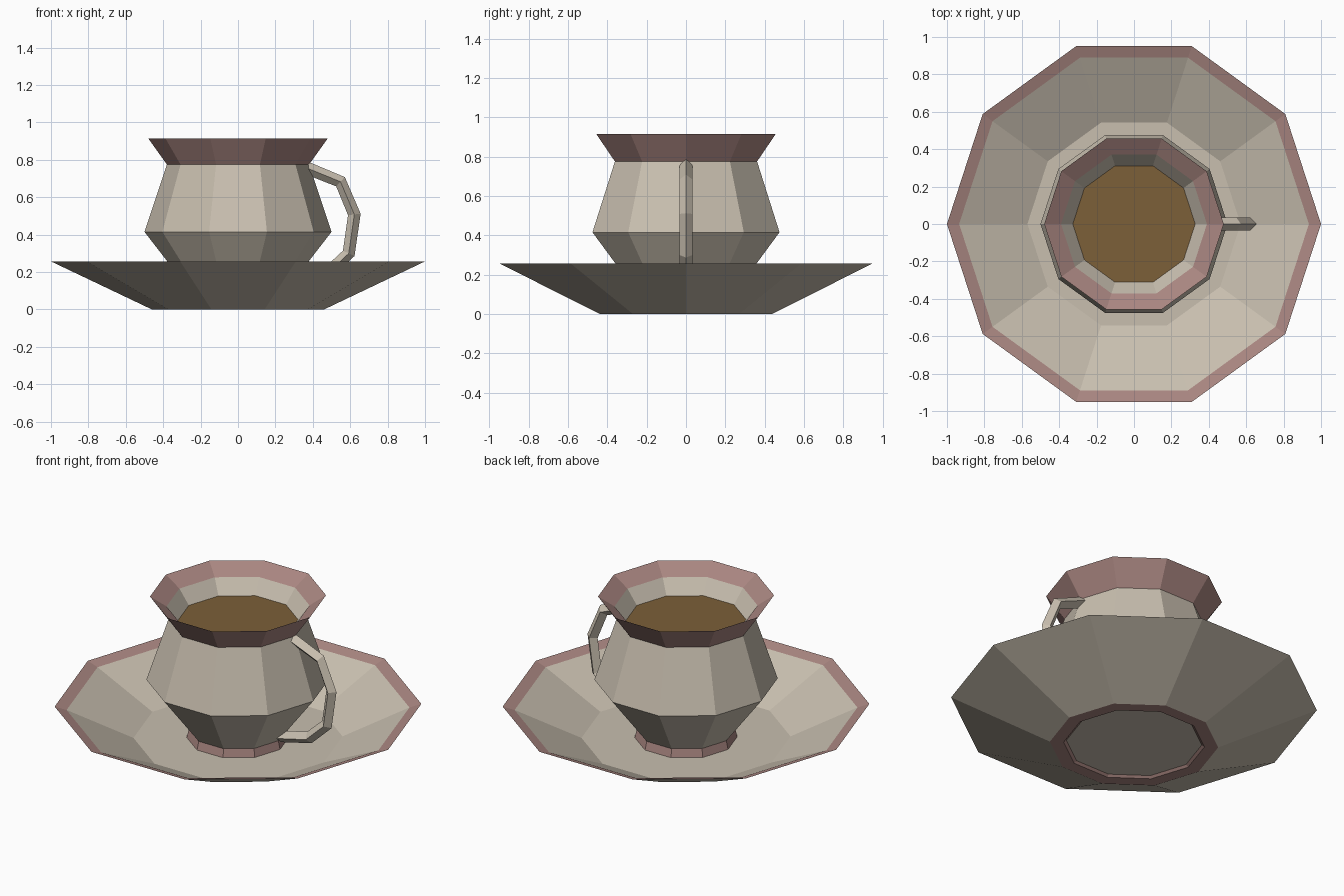
import bpy, bmesh, math
from mathutils import Vector

if "Cube" in bpy.data.objects:
    bpy.data.objects.remove(bpy.data.objects["Cube"])

SIDES = 10


def material(name, color):
    m = bpy.data.materials.new(name)
    m.diffuse_color = (*color, 1)
    m.use_nodes = True
    m.node_tree.nodes["Principled BSDF"].inputs["Base Color"].default_value = m.diffuse_color
    return m


cream = material("cream_glaze", (0.58, 0.52, 0.43))
rose = material("rose_trim", (0.40, 0.24, 0.22))
tea = material("brown_tea", (0.20, 0.115, 0.04))


def finish(name, bm, mats):
    bmesh.ops.recalc_face_normals(bm, faces=bm.faces[:])
    me = bpy.data.meshes.new(name)
    bm.to_mesh(me)
    bm.free()
    for m in mats:
        me.materials.append(m)
    ob = bpy.data.objects.new(name, me)
    bpy.context.collection.objects.link(ob)
    return ob


def lathe(name, profile, mats, trim=()):
    """Spin (radius, z) points into a capped decagonal solid; trim = segments using material 1."""
    bm = bmesh.new()
    rings = []
    for r, z in profile:
        rings.append([bm.verts.new((r * math.cos(a), r * math.sin(a), z))
                      for a in (math.tau * i / SIDES for i in range(SIDES))])
    for s, (a, b) in enumerate(zip(rings, rings[1:])):
        for i in range(SIDES):
            j = (i + 1) % SIDES
            f = bm.faces.new((a[i], a[j], b[j], b[i]))
            f.material_index = 1 if s in trim else 0
    bm.faces.new(rings[0])
    bm.faces.new(rings[-1])
    return finish(name, bm, mats)


# Saucer: recessed base, rose foot ring, thin sloping wall, rose rim
lathe("saucer", [(0.37, 0.012), (0.385, 0.0), (0.46, 0.0), (1.0, 0.257),
                 (0.935, 0.236), (0.57, 0.065)],
      [cream, rose], trim=(0, 1, 3))

# Cup: rose foot, angular belly, flared rose lip, hollow inside
lathe("cup", [(0.24, 0.066), (0.28, 0.066), (0.268, 0.115), (0.50, 0.415),
              (0.38, 0.775), (0.48, 0.915), (0.39, 0.855), (0.32, 0.76),
              (0.44, 0.42), (0.24, 0.14)],
      [cream, rose], trim=(0, 1, 4, 5))

# Tea surface
lathe("tea_surface", [(0.324, 0.764), (0.328, 0.77)], [tea])

# Handle: diamond section swept along a mitred path in the xz plane
path = [Vector((x, 0, z)) for x, z in
        [(0.34, 0.768), (0.548, 0.683), (0.622, 0.508), (0.592, 0.300),
         (0.475, 0.190), (0.28, 0.145)]]
R = 0.034
bm = bmesh.new()
rings = []
for i, p in enumerate(path):
    t = (path[min(i + 1, len(path) - 1)] - path[max(i - 1, 0)]).normalized()
    out = Vector((-t.z, 0, t.x)) * R
    side = Vector((0, R, 0))
    rings.append([bm.verts.new(p + d) for d in (out, side, -out, -side)])
for a, b in zip(rings, rings[1:]):
    for i in range(4):
        j = (i + 1) % 4
        bm.faces.new((a[i], a[j], b[j], b[i]))
bm.faces.new(rings[0])
bm.faces.new(rings[-1])
finish("handle", bm, [cream])
